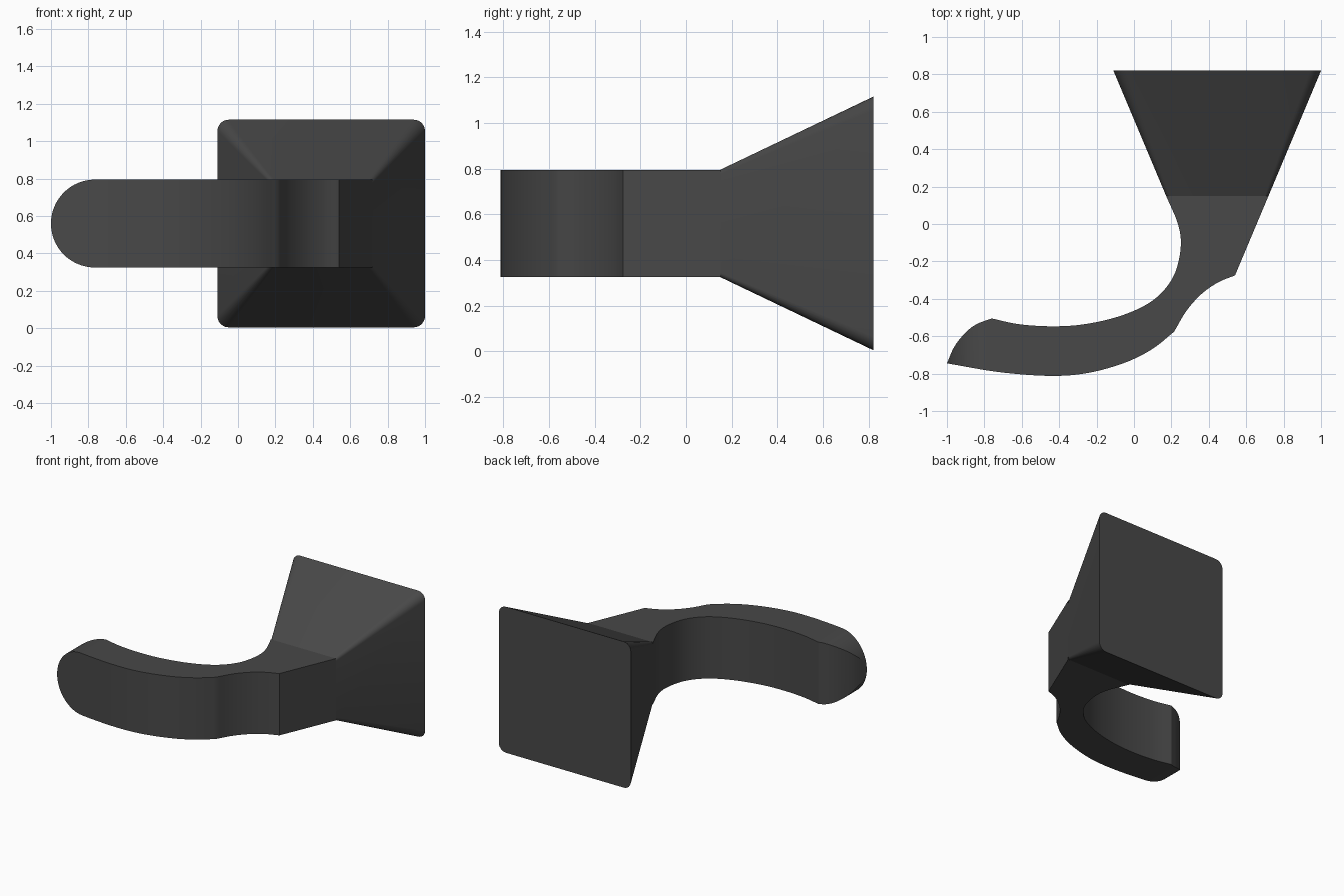
import bpy, bmesh, math
from mathutils import Vector

if "Cube" in bpy.data.objects:
    bpy.data.objects.remove(bpy.data.objects["Cube"])

grey = bpy.data.materials.new("dark grey")
grey.diffuse_color = (0.065, 0.065, 0.065, 1)
grey.use_nodes = True
grey.node_tree.nodes["Principled BSDF"].inputs["Base Color"].default_value = grey.diffuse_color

ZC, HALF = 0.56, 0.235      # mid height and half height of the hook arm
NECK_Y, BACK_Y = 0.15, 0.82


def spline(pts, n=6):
    """Smooth curve through the 2D points."""
    p = [Vector(q) for q in pts]
    p = [2 * p[0] - p[1]] + p + [2 * p[-1] - p[-2]]
    out = []
    for a, b, c, d in zip(p, p[1:], p[2:], p[3:]):
        for i in range(n):
            t = i / n
            out.append(0.5 * (2 * b + (c - a) * t + (2 * a - 5 * b + 4 * c - d) * t * t
                              + (3 * b - a - 3 * c + d) * t ** 3))
    return out + [p[-2]]


def loft(name, loops):
    """Closed solid joining equal-length loops of 3D points."""
    bm = bmesh.new()
    rings = [[bm.verts.new(v) for v in loop] for loop in loops]
    for r, s in zip(rings, rings[1:]):
        for i in range(len(r)):
            j = (i + 1) % len(r)
            bm.faces.new((r[i], r[j], s[j], s[i]))
    bm.faces.new(rings[0])
    bm.faces.new(rings[-1])
    bmesh.ops.recalc_face_normals(bm, faces=bm.faces)
    me = bpy.data.meshes.new(name)
    bm.to_mesh(me)
    bm.free()
    ob = bpy.data.objects.new(name, me)
    bpy.context.collection.objects.link(ob)
    me.materials.append(grey)
    return ob


def smooth(ob):
    bpy.ops.object.select_all(action='DESELECT')
    ob.select_set(True)
    bpy.context.view_layer.objects.active = ob
    bpy.ops.object.shade_smooth_by_angle(angle=math.radians(25))


def rounded_rect(y, x0, x1, hz, r):
    pts = []
    corners = [(x1 - r, hz - r), (x0 + r, hz - r), (x0 + r, r - hz), (x1 - r, r - hz)]
    for k, (cx, cz) in enumerate(corners):
        for i in range(7):
            a = math.pi / 2 * (k + i / 6)
            pts.append((cx + r * math.cos(a), y, ZC + cz + r * math.sin(a)))
    return pts


# Flared mounting block
block = loft("mounting_block", [
    rounded_rect(NECK_Y, 0.172, 0.719, HALF, 0.02),
    rounded_rect(BACK_Y, -0.11, 1.0, 0.555, 0.06)])
smooth(block)

# Hook outline seen from above: inner curve, rounded tip, outer curve, neck
inner = spline([(0.172, 0.15), (0.235, 0.0), (0.25, -0.12), (0.22, -0.26), (0.15, -0.365),
                (0.05, -0.44), (-0.1, -0.5), (-0.28, -0.538), (-0.45, -0.547),
                (-0.62, -0.535), (-0.76, -0.505)])
tip = spline([(-0.76, -0.505), (-0.84, -0.535), (-0.9, -0.58), (-0.96, -0.655), (-1.0, -0.745)])
outer = spline([(-1.0, -0.745), (-0.72, -0.792), (-0.45, -0.812), (-0.25, -0.797),
                (-0.05, -0.742), (0.1, -0.667), (0.215, -0.575)])
shoulder = spline([(0.215, -0.575), (0.28, -0.465), (0.36, -0.375), (0.45, -0.312), (0.54, -0.275)])
outline = inner[:-1] + tip[:-1] + outer[:-1] + shoulder + [Vector((0.719, NECK_Y))]
hook = loft("hook_arm", [[(p.x, p.y, z) for p in outline] for z in (ZC - HALF, ZC + HALF)])

# Round the free end of the hook as seen from the front
arc = [(-1 + HALF + HALF * math.cos(a), ZC + HALF * math.sin(a))
       for a in (math.pi * (0.5 + i / 32) for i in range(33))]
arc = [(x, ZC + (z - ZC) * 1.0) for x, z in arc]
section = [(1.5, ZC + 0.5), (-0.765, ZC + 0.5)] + arc + [(-0.765, ZC - 0.5), (1.5, ZC - 0.5)]
cutter = loft("tip_cutter", [[(x, y, z) for x, z in section] for y in (-1.2, 1.2)])
cutter.hide_render = True
mod = hook.modifiers.new("round tip", 'BOOLEAN')
mod.operation, mod.solver, mod.object = 'INTERSECT', 'EXACT', cutter
bpy.ops.object.select_all(action='DESELECT')
hook.select_set(True)
bpy.context.view_layer.objects.active = hook
bpy.ops.object.modifier_apply(modifier=mod.name)
bpy.data.objects.remove(cutter)
smooth(hook)
